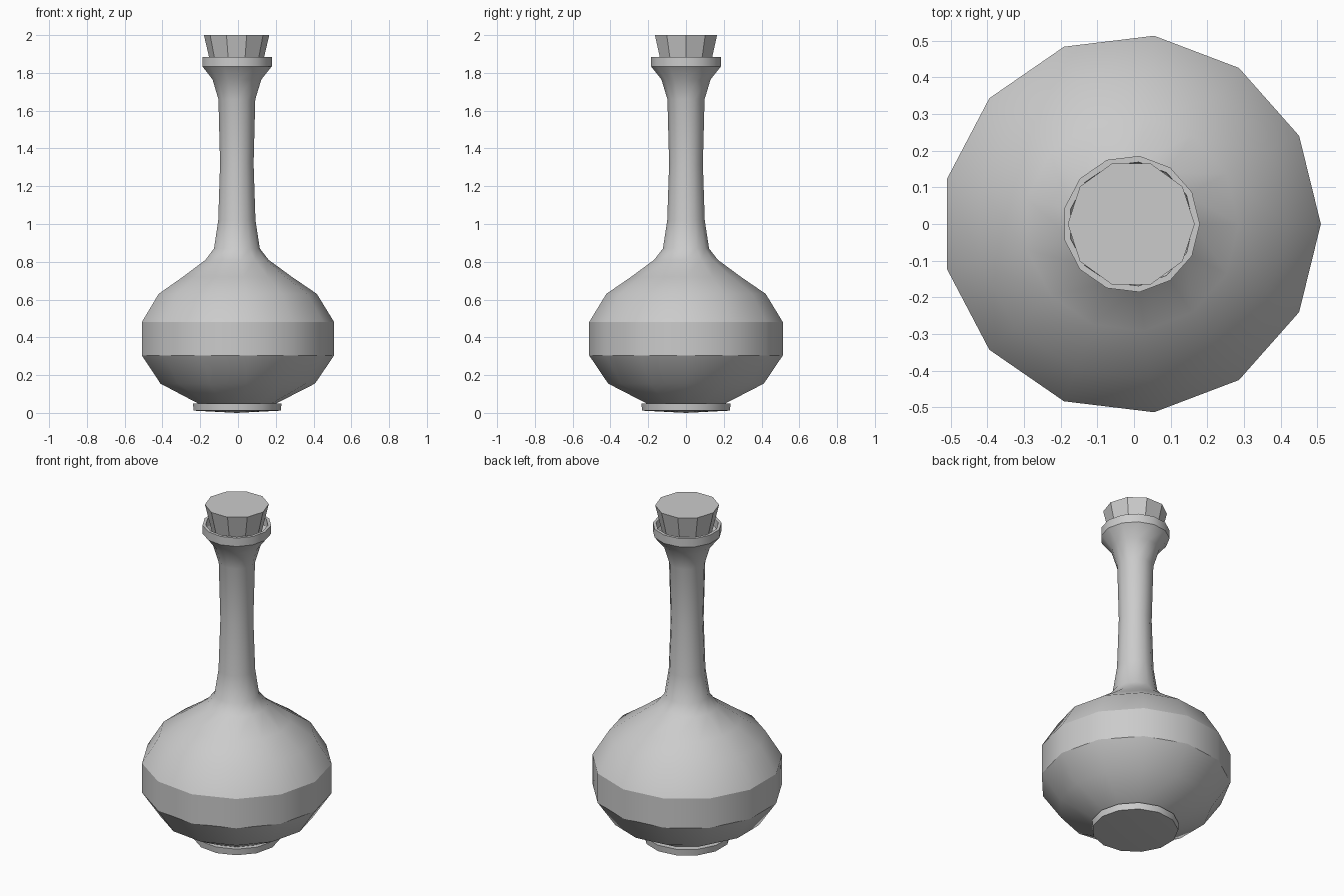
import bpy, bmesh, math

if "Cube" in bpy.data.objects:
    bpy.data.objects.remove(bpy.data.objects["Cube"])

CX = -0.0075  # odd-sided rings are shifted so the bounds stay centred


def lathe(name, profile, sides):
    """Spin (radius, z) points around the vertical axis; radius 0 makes a pole."""
    bm = bmesh.new()
    rings = []
    for r, z in profile:
        if r == 0:
            rings.append([bm.verts.new((CX, 0, z))] * sides)
        else:
            rings.append([bm.verts.new((CX + r * math.cos(2 * math.pi * i / sides),
                                        r * math.sin(2 * math.pi * i / sides), z))
                          for i in range(sides)])
    for a, b in zip(rings, rings[1:]):
        for i in range(sides):
            j = (i + 1) % sides
            quad = list(dict.fromkeys((a[i], a[j], b[j], b[i])))
            bm.faces.new(quad)
    bmesh.ops.recalc_face_normals(bm, faces=bm.faces)
    mesh = bpy.data.meshes.new(name)
    bm.to_mesh(mesh)
    bm.free()
    obj = bpy.data.objects.new(name, mesh)
    bpy.context.collection.objects.link(obj)
    bpy.ops.object.select_all(action='DESELECT')
    obj.select_set(True)
    bpy.context.view_layer.objects.active = obj
    bpy.ops.object.shade_smooth_by_angle(angle=math.radians(30))
    return obj


# Round flask: foot, belly, shoulder, neck, flared lip and inside of the mouth
lathe("bottle", [
    (0, 0.0), (0.234, 0.012), (0.238, 0.05), (0.21, 0.05),
    (0.415, 0.155), (0.517, 0.305), (0.517, 0.48), (0.425, 0.63),
    (0.293, 0.72), (0.17, 0.81), (0.123, 0.87), (0.1, 1.02),
    (0.09, 1.32), (0.099, 1.66), (0.131, 1.765), (0.187, 1.835),
    (0.187, 1.885), (0.17, 1.885), (0.168, 1.84), (0.115, 1.77),
    (0.085, 1.66), (0, 1.64)], 13)

# Tapered stopper seated in the mouth
lathe("stopper", [(0, 1.74), (0.112, 1.74), (0.173, 2.0), (0, 2.0)], 10)
